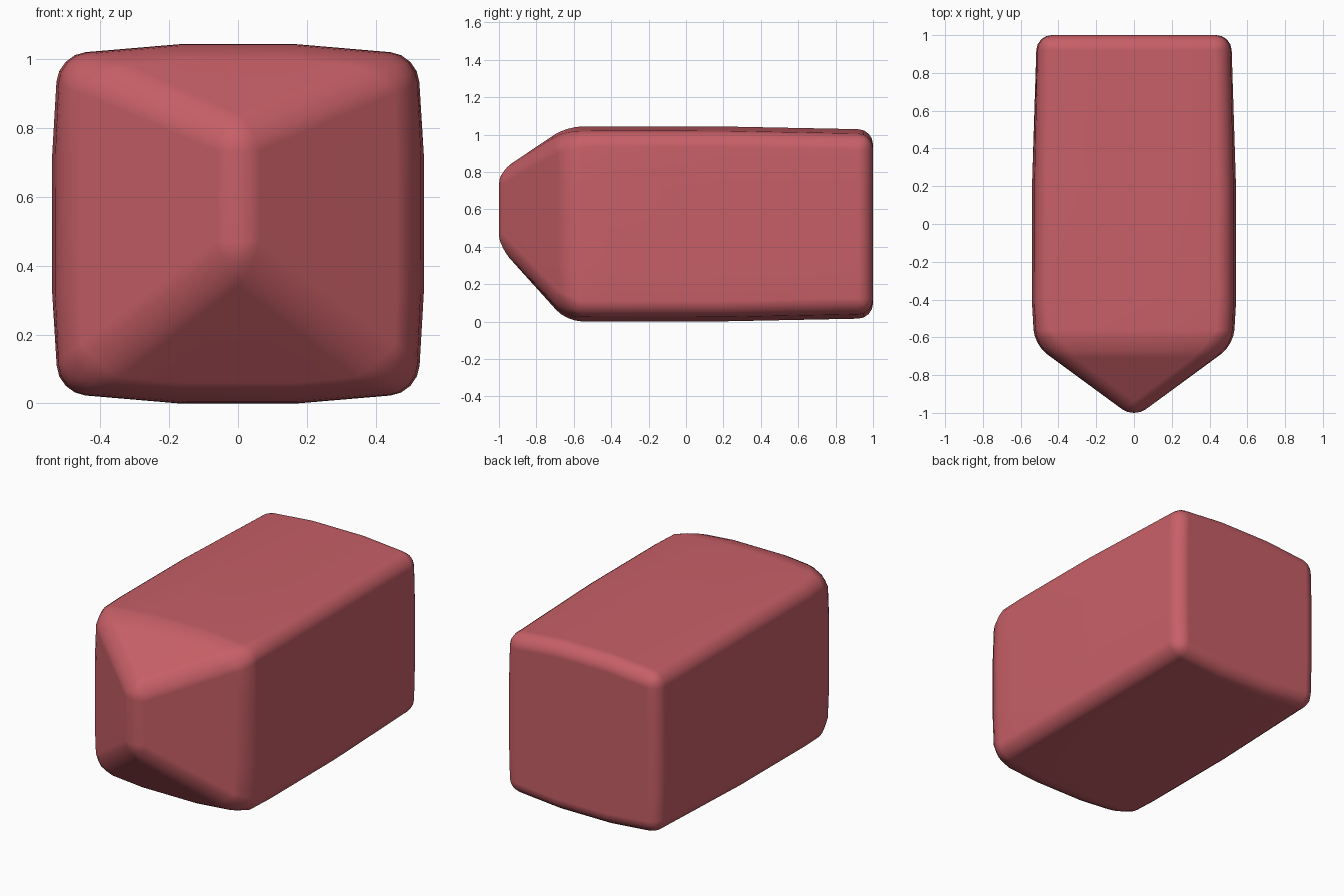
import bpy, bmesh, math

cube = bpy.data.objects.get("Cube")
if cube:
    bpy.data.objects.remove(cube)

# Single flat colour
red = bpy.data.materials.new("dusty red")
red.use_nodes = True
colour = (0.57, 0.115, 0.135, 1)
red.diffuse_color = colour
red.node_tree.nodes["Principled BSDF"].inputs["Base Color"].default_value = colour

MID = 0.522     # height of the body's centre
bm = bmesh.new()


def ring(y, corner, side, top):
    """Bulged square cross-section: a corner then two swollen points per side."""
    c, h = corner, top - 0.03
    pts = [(-c, h), (-0.17, top), (0.17, top),
           (c, h), (side, 0.2), (side, -0.2),
           (c, -h), (0.17, -top), (-0.17, -top),
           (-c, -h), (-side, -0.2), (-side, 0.2)]
    return [bm.verts.new((x, y, MID + z)) for x, z in pts]


# Body, slightly swollen in the middle
rings = [ring(-0.64, 0.515, 0.527, 0.52), ring(-0.42, 0.523, 0.54, 0.522),
         ring(0.2, 0.523, 0.54, 0.521), ring(1.0, 0.508, 0.515, 0.505)]
for a, b in zip(rings, rings[1:]):
    for i in range(12):
        j = (i + 1) % 12
        bm.faces.new((a[i], a[j], b[j], b[i]))
bm.faces.new(rings[-1])

# Hipped nose meeting in a short upright ridge
upper = bm.verts.new((0, -1.03, 0.79))
lower = bm.verts.new((0, -1.03, 0.425))
f = rings[0]
bm.faces.new(f[0:4] + [upper])
bm.faces.new(f[3:7] + [lower, upper])
bm.faces.new(f[6:10] + [lower])
bm.faces.new(f[9:12] + [f[0], upper, lower])
bmesh.ops.recalc_face_normals(bm, faces=bm.faces)

# Round every true edge, leaving the gentle swelling alone
sharp = [e for e in bm.edges if e.calc_face_angle(0) > math.radians(18)]
bmesh.ops.bevel(bm, geom=sharp, offset=0.08, offset_type='OFFSET',
                segments=4, profile=0.5, affect='EDGES', clamp_overlap=True)

# Bring the rounded nose tip to its exact length
tip = min(v.co.y for v in bm.verts)
for v in bm.verts:
    if v.co.y < -0.7:
        v.co.y = -0.7 + (v.co.y + 0.7) * 0.3 / (-0.7 - tip)
for face in bm.faces:
    face.smooth = True

mesh = bpy.data.meshes.new("rounded_block")
bm.to_mesh(mesh)
bm.free()
mesh.materials.append(red)
block = bpy.data.objects.new("rounded_block", mesh)
bpy.context.collection.objects.link(block)

# Keep broad faces calm while the rounded edges blend
weighted = block.modifiers.new("weighted_normals", 'WEIGHTED_NORMAL')
weighted.weight = 60
